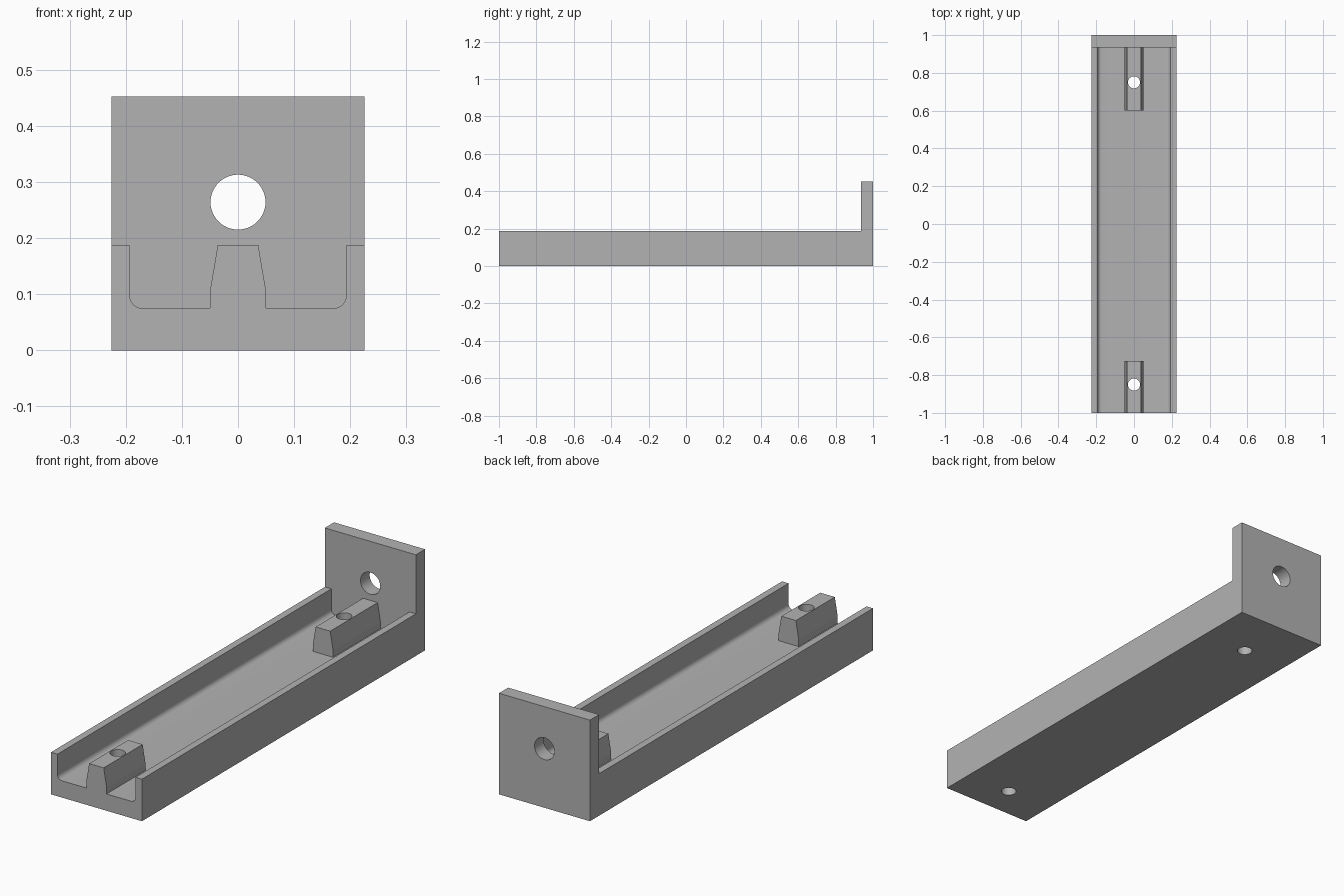
import bpy, bmesh, math
from mathutils import Matrix

cube = bpy.data.objects.get("Cube")
if cube:
    bpy.data.objects.remove(cube, do_unlink=True)

grey = bpy.data.materials.new("plain grey")
grey.use_nodes = True
GREY = (0.45, 0.45, 0.45, 1)
grey.diffuse_color = GREY
grey.node_tree.nodes["Principled BSDF"].inputs["Base Color"].default_value = GREY

HALF_W, WALL_IN, FLOOR, RIM, TOP = 0.225, 0.193, 0.075, 0.188, 0.452
PLATE_Y = 0.935


def finish(name, bm):
    bmesh.ops.recalc_face_normals(bm, faces=bm.faces)
    mesh = bpy.data.meshes.new(name)
    bm.to_mesh(mesh)
    bm.free()
    mesh.materials.append(grey)
    obj = bpy.data.objects.new(name, mesh)
    bpy.context.collection.objects.link(obj)
    return obj


def prism(name, points, offset):
    """Extrude a closed outline of 3D points along an offset."""
    bm = bmesh.new()
    face = bm.faces.new([bm.verts.new(p) for p in points])
    new = bmesh.ops.extrude_face_region(bm, geom=[face])["geom"]
    bmesh.ops.translate(bm, vec=offset, verts=[v for v in new if isinstance(v, bmesh.types.BMVert)])
    return finish(name, bm)


def hole(radius, depth, centre, axis="Z"):
    turn = Matrix.Rotation(math.pi / 2, 4, "X") if axis == "Y" else Matrix()
    bm = bmesh.new()
    bmesh.ops.create_cone(bm, cap_ends=True, segments=48, radius1=radius, radius2=radius,
                          depth=depth, matrix=Matrix.Translation(centre) @ turn)
    obj = finish("hole_cutter", bm)
    obj.hide_render = True
    return obj


def cut(obj, cutter):
    mod = obj.modifiers.new("cut", "BOOLEAN")
    mod.operation, mod.solver, mod.object = "DIFFERENCE", "EXACT", cutter
    bpy.ops.object.select_all(action="DESELECT")
    obj.select_set(True)
    bpy.context.view_layer.objects.active = obj
    bpy.ops.object.modifier_apply(modifier=mod.name)


# Base rail with upright end plate: L-shaped side outline
side = [(-1, 0), (1, 0), (1, TOP), (PLATE_Y, TOP), (PLATE_Y, RIM), (-1, RIM)]
body = prism("rail_with_end_plate", [(-HALF_W, y, z) for y, z in side], (2 * HALF_W, 0, 0))

# Trough with rounded lower corners
R = 0.022
arc = [(WALL_IN - R + R * math.cos(a), FLOOR + R - R * math.sin(a))
       for a in (i * math.pi / 16 for i in range(9))]
right = [(WALL_IN, RIM + 0.1)] + arc
outline = right + [(-x, z) for x, z in reversed(right)]
trough = prism("trough_cutter", [(x, -1.1, z) for x, z in outline], (0, PLATE_Y + 1.1, 0))
trough.hide_render = True
cut(body, trough)

# Tapered mounting blocks at both ends
half = [(0.05, FLOOR), (0.05, 0.105), (0.036, RIM)]
outline = half + [(-x, z) for x, z in reversed(half)]
blocks = [prism(name, [(x, y0, z) for x, z in outline], (0, y1 - y0, 0))
          for name, y0, y1 in (("front_block", -1, -0.725), ("rear_block", 0.6, PLATE_Y))]

# Screw holes through blocks and floor, and the large hole in the end plate
cutters = [trough]
for block, y in zip(blocks, (-0.85, 0.75)):
    drill = hole(0.032, 1, (0, y, 0.1))
    cut(block, drill)
    cut(body, drill)
    cutters.append(drill)
bore = hole(0.049, 0.2, (0, 0.97, 0.264), "Y")
cut(body, bore)
cutters.append(bore)

for c in cutters:
    bpy.data.objects.remove(c, do_unlink=True)

# Smooth the fillets and holes, keep the other edges crisp
bpy.ops.object.select_all(action="DESELECT")
for obj in [body] + blocks:
    obj.select_set(True)
bpy.context.view_layer.objects.active = body
bpy.ops.object.shade_smooth_by_angle(angle=math.radians(25))
for obj in blocks:
    for poly in obj.data.polygons:
        poly.use_smooth = abs(poly.normal.z) < 0.01 and poly.area < 0.002
